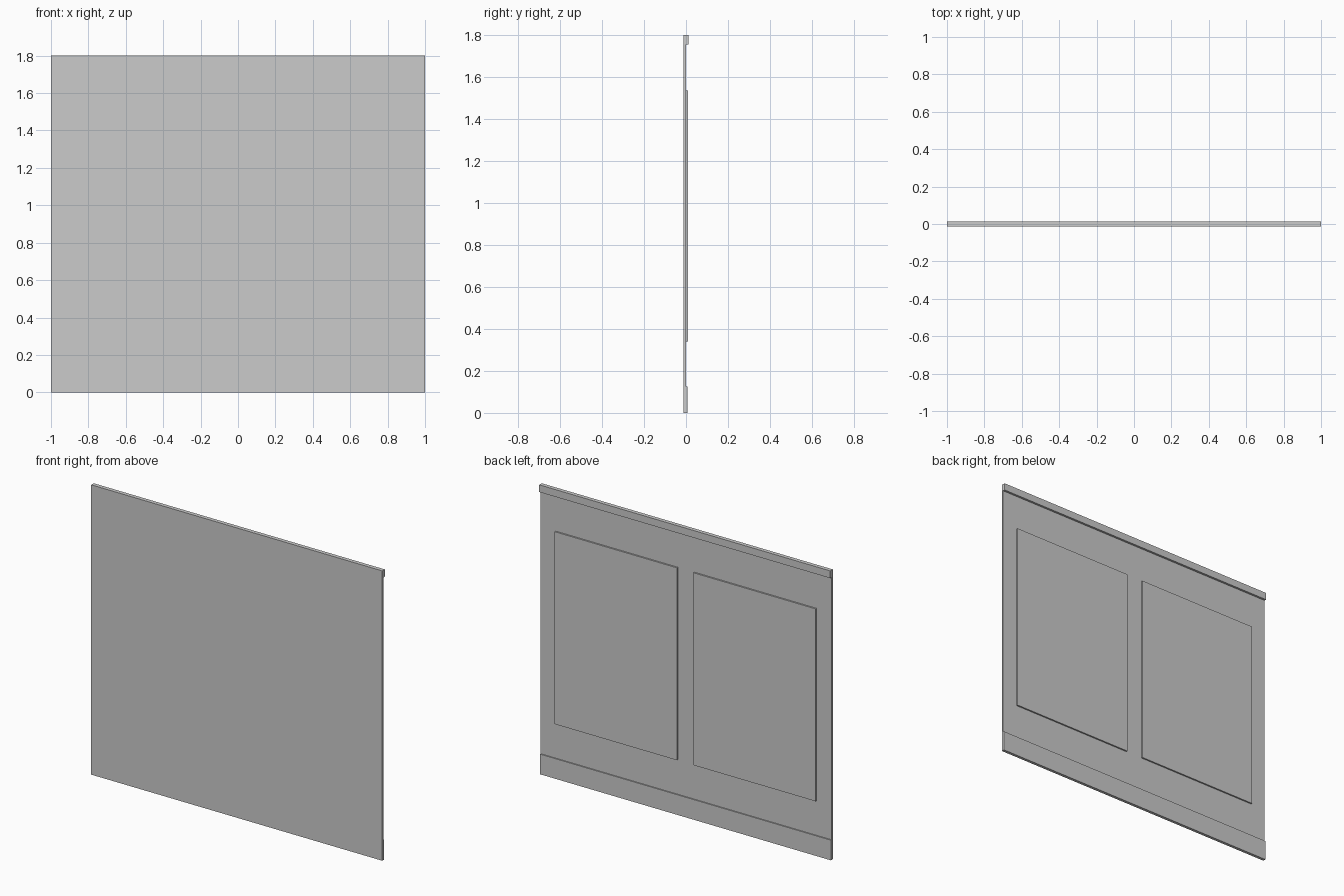
import bpy

if "Cube" in bpy.data.objects:
    bpy.data.objects.remove(bpy.data.objects["Cube"])

FRONT = -0.0125   # shared flat front plane
BACK = -0.001     # rear face of the main board


def box(name, x, y, z):
    """Axis-aligned box from (min, max) ranges."""
    bpy.ops.mesh.primitive_cube_add(size=1)
    ob = bpy.context.object
    ob.name = name
    ob.location = [(r[0] + r[1]) / 2 for r in (x, y, z)]
    ob.scale = [r[1] - r[0] for r in (x, y, z)]
    bpy.ops.object.transform_apply(location=True, rotation=False, scale=True)
    return ob


# Main wall board
box("wall_board", (-1, 1), (FRONT, BACK), (0.125, 1.755))

# Skirting board along the bottom
box("skirting_board", (-1, 1), (FRONT, 0.006), (0, 0.125))

# Cap rail along the top
box("top_rail", (-1, 1), (FRONT, 0.0125), (1.755, 1.8))

# Two raised panels on the back, mirrored about the centre
panel = box("raised_panels", (0.057, 0.897), (BACK, 0.0085), (0.34, 1.535))
panel.modifiers.new("mirror", 'MIRROR').use_axis[0] = True
